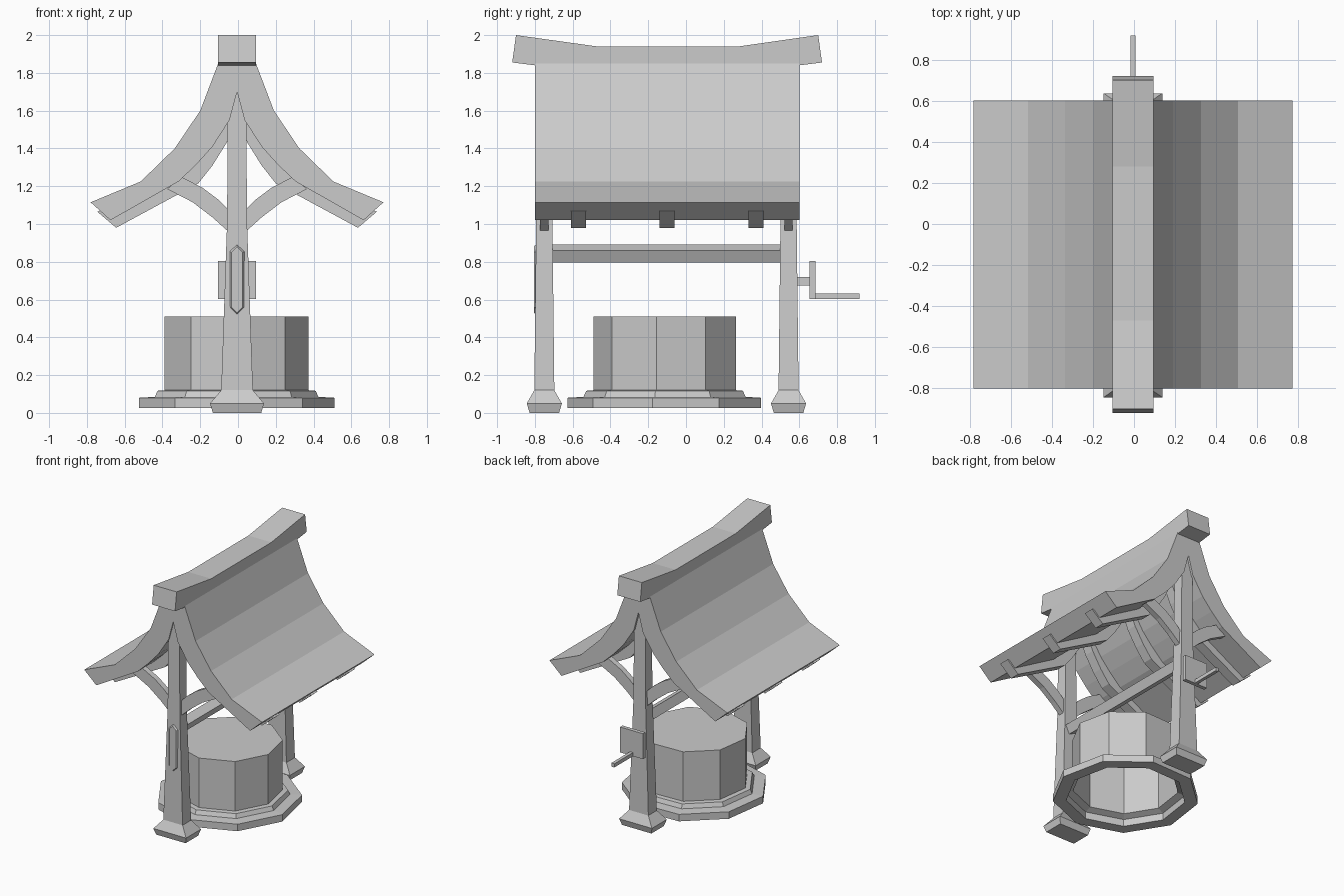
import bpy
import bmesh
from math import cos, sin, radians

cube = bpy.data.objects.get("Cube")
if cube:
    bpy.data.objects.remove(cube, do_unlink=True)

grey = bpy.data.materials.new("plain grey")
grey.use_nodes = True
grey.diffuse_color = (0.6, 0.6, 0.6, 1)
grey.node_tree.nodes["Principled BSDF"].inputs["Base Color"].default_value = (0.6, 0.6, 0.6, 1)

CX = -0.005  # shared centre line of the posts, roof and crank


def loft(name, sections):
    """Join matching cross-sections in order and cap both ends."""
    bm = bmesh.new()
    rings = [[bm.verts.new(p) for p in s] for s in sections]
    n = len(rings[0])
    for a, b in zip(rings, rings[1:]):
        for i in range(n):
            j = (i + 1) % n
            bm.faces.new((a[i], a[j], b[j], b[i]))
    bm.faces.new(rings[0])
    bm.faces.new(rings[-1])
    bmesh.ops.recalc_face_normals(bm, faces=bm.faces)
    mesh = bpy.data.meshes.new(name)
    bm.to_mesh(mesh)
    bm.free()
    mesh.materials.append(grey)
    obj = bpy.data.objects.new(name, mesh)
    bpy.context.collection.objects.link(obj)
    return obj


def arch(name, upper, lower, y0, y1, side=None):
    """Curved band in the xz plane; both halves, or one side (+1 / -1)."""
    pairs = list(zip(upper, lower))
    if side is None:
        path = [(1, u, l) for u, l in pairs] + [(-1, u, l) for u, l in pairs[-2::-1]]
    else:
        path = [(side, u, l) for u, l in pairs]
    return loft(name, [[(CX + s * u[0], y0, u[1]), (CX + s * l[0], y0, l[1]),
                        (CX + s * l[0], y1, l[1]), (CX + s * u[0], y1, u[1])]
                       for s, u, l in path])


def rect(x, y, z, hx, hy):
    return [(x - hx, y - hy, z), (x + hx, y - hy, z), (x + hx, y + hy, z), (x - hx, y + hy, z)]


def box(name, x0, x1, y0, y1, z0, z1):
    x, y, hx, hy = (x0 + x1) / 2, (y0 + y1) / 2, (x1 - x0) / 2, (y1 - y0) / 2
    return loft(name, [rect(x, y, z, hx, hy) for z in (z0, z1)])


# Swept roof shell
roof_top = [(0.775, 1.115), (0.51, 1.225), (0.33, 1.4), (0.195, 1.6), (0.1, 1.85), (0, 1.9)]
roof_under = [(0.67, 1.02), (0.31, 1.225), (0.215, 1.315), (0.13, 1.41), (0.04, 1.55), (0, 1.7)]
arch("roof", roof_top, roof_under, -0.8, 0.6)

# Rafters under the roof
rafter_top = [(0.74, 1.065), (0.31, 1.25), (0.14, 1.43), (0.05, 1.58), (0, 1.72)]
rafter_under = [(0.64, 0.98), (0.205, 1.215), (0.13, 1.31), (0.055, 1.43), (0, 1.56)]
for i, y in enumerate((-0.57, -0.1, 0.37)):
    arch(f"rafter_{i + 1}", rafter_top, rafter_under, y - 0.04, y + 0.04)

# Ridge beam with upturned ends: y and z of the top and bottom edges
ridge = [(-0.9, 2.0, -0.92, 1.855), (-0.47, 1.94, -0.47, 1.8),
         (0.28, 1.94, 0.28, 1.8), (0.7, 2.0, 0.72, 1.855)]
loft("ridge_beam", [[(CX - 0.1, yt, zt), (CX + 0.1, yt, zt), (CX + 0.1, yb, zb), (CX - 0.1, yb, zb)]
                    for yt, zt, yb, zb in ridge])

# Posts with flared feet, and curved braces on both sides
post = [(0, 0.128, 0.078), (0.05, 0.143, 0.093), (0.12, 0.084, 0.053),
        (1.0, 0.053, 0.043), (1.72, 0.048, 0.04)]
brace_top = [(0.295, 1.25), (0.18, 1.19), (0.1, 1.13), (0.03, 1.06)]
brace_under = [(0.37, 1.185), (0.235, 1.115), (0.13, 1.035), (0.03, 0.945)]
for label, y in (("front", -0.75), ("back", 0.543)):
    loft(label + "_post", [rect(CX, y, z, hx, hy) for z, hx, hy in post])
    for side_name, side in (("left", 1), ("right", -1)):
        arch(f"{label}_{side_name}_brace", brace_top, brace_under, y - 0.022, y + 0.022, side)

# Winding bar, a square section turned about its length
bar = []
for y in (-0.75, 0.54):
    bar.append([(CX + 0.051 * cos(radians(a)), y, 0.843 + 0.051 * sin(radians(a)))
                for a in (20, 110, 200, 290)])
loft("winding_bar", bar)

# Pointed bevelled plate on the front post
plate = []
for y, w, tip, shoulder in ((-0.75, 0.042, 0.19, 0.15), (-0.79, 0.042, 0.19, 0.15),
                            (-0.806, 0.03, 0.175, 0.145)):
    outline = [(0, tip), (w, shoulder), (w, -shoulder), (0, -tip), (-w, -shoulder), (-w, shoulder)]
    plate.append([(CX + x, y, 0.705 + z) for x, z in outline])
loft("front_plate", plate)

# Crank on the back post
box("crank_axle", CX - 0.025, CX + 0.025, 0.55, 0.66, 0.675, 0.72)
box("crank_plate", CX - 0.1, CX + 0.1, 0.655, 0.685, 0.603, 0.803)
box("crank_handle", CX - 0.013, CX + 0.013, 0.68, 0.918, 0.603, 0.632)

# Nine-sided well: radius and height, from the hollow inside to the closed top
well = [(0.38, 0.5), (0.38, 0.1), (0.43, 0.08), (0.43, 0.025), (0.525, 0.025), (0.525, 0.08),
        (0.44, 0.085), (0.425, 0.117), (0.387, 0.12), (0.387, 0.51)]
angles = [radians(-88 + 40 * i) for i in range(9)]
loft("well", [[(-0.01 + r * cos(a), -0.103 + r * sin(a), z) for a in angles] for r, z in well])
